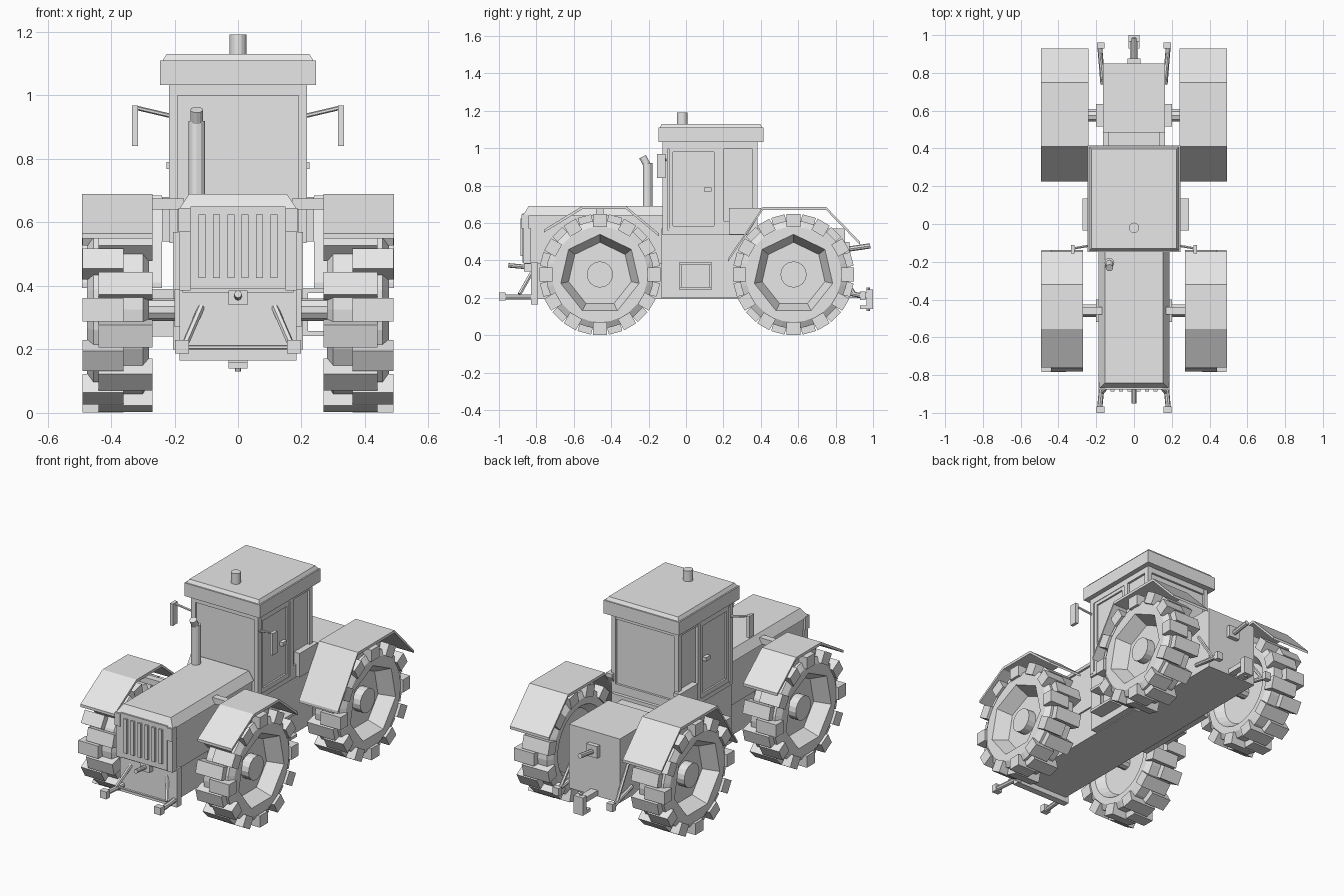
import bpy, bmesh, math
from mathutils import Vector, Matrix

cube = bpy.data.objects.get("Cube")
if cube:
    bpy.data.objects.remove(cube, do_unlink=True)

GREY = (0.8, 0.8, 0.8, 1)
mat = bpy.data.materials.new("plain_grey")
mat.use_nodes = True
mat.diffuse_color = GREY
mat.node_tree.nodes["Principled BSDF"].inputs["Base Color"].default_value = GREY


def finish(bm, name):
    bmesh.ops.remove_doubles(bm, verts=bm.verts, dist=0.0001)
    bmesh.ops.recalc_face_normals(bm, faces=bm.faces)
    me = bpy.data.meshes.new(name)
    bm.to_mesh(me)
    bm.free()
    me.materials.append(mat)
    ob = bpy.data.objects.new(name, me)
    bpy.context.collection.objects.link(ob)
    return ob


def add_box(bm, x, y, z, matrix=Matrix()):
    size = Matrix.Diagonal((x[1] - x[0], y[1] - y[0], z[1] - z[0], 1))
    mid = Matrix.Translation((sum(x) / 2, sum(y) / 2, sum(z) / 2))
    bmesh.ops.create_cube(bm, size=1, matrix=matrix @ mid @ size)


def box(name, x, y, z, both=False):
    """Box from ranges; both adds its mirror image across x."""
    bm = bmesh.new()
    add_box(bm, x, y, z)
    if both:
        add_box(bm, (-x[1], -x[0]), y, z)
    return finish(bm, name)


def rod(name, a, b, r, sides=8, both=False):
    bm = bmesh.new()
    for s in ((1, -1) if both else (1,)):
        p, q = (Vector((v[0] * s, v[1], v[2])) for v in (a, b))
        d = q - p
        m = Matrix.Translation((p + q) / 2) @ d.to_track_quat('Z', 'Y').to_matrix().to_4x4()
        bmesh.ops.create_cone(bm, cap_ends=True, segments=sides, radius1=r, radius2=r,
                              depth=d.length, matrix=m)
    return finish(bm, name)


def prism(name, pts, x, both=False):
    """Side profile of (y, z) points pushed through a range of x."""
    bm = bmesh.new()
    for s in ((1, -1) if both else (1,)):
        f = bm.faces.new([bm.verts.new((s * x[0], y, z)) for y, z in pts])
        ext = bmesh.ops.extrude_face_region(bm, geom=[f])["geom"]
        bmesh.ops.translate(bm, vec=(s * (x[1] - x[0]), 0, 0),
                            verts=[v for v in ext if isinstance(v, bmesh.types.BMVert)])
    return finish(bm, name)


# Wheels: faceted tyre with a seven-sided dish, and two staggered rows of lugs
AXLE_Z = 0.325
SEG, RIM = 28, 7
PROFILE = [(0, .39, 0), (.172, .39, 1), (.215, .475, 1), (.255, .475, 0), (.288, .455, 0),
           (.288, .30, 0), (.255, .28, 0), (.215, .28, 0), (.18, .33, 0), (0, .33, 0)]


def wheel(name, side, yc):
    bm = bmesh.new()
    rings = []
    for r, x, poly in PROFILE:
        ring = []
        for i in range(SEG):
            t = math.tau * i / SEG
            step = math.tau / RIM
            k = math.cos(step / 2) / math.cos(t % step - step / 2) if poly else 1
            ring.append(bm.verts.new((x, r * k * math.sin(t), r * k * math.cos(t))))
        rings.append(ring)
    for a, b in zip(rings, rings[1:]):
        for i in range(SEG):
            j = (i + 1) % SEG
            bm.faces.new((a[i], a[j], b[j], b[i]))
    bmesh.ops.remove_doubles(bm, verts=bm.verts, dist=0.0001)
    for i in range(24):
        x = (.27, .44) if i % 2 else (.36, .49)
        add_box(bm, x, (-.037, .037), (.255, .323), Matrix.Rotation(math.tau * i / 24, 4, 'X'))
    bmesh.ops.create_cone(bm, cap_ends=True, segments=16, radius1=.07, radius2=.07, depth=.06,
                          matrix=Matrix.Translation((.41, 0, 0)) @ Matrix.Rotation(math.pi / 2, 4, 'Y'))
    for v in bm.verts:
        v.co = (v.co.x * side, v.co.y + yc, v.co.z + AXLE_Z)
    finish(bm, name)


for end, yc in (("front", -.46), ("rear", .575)):
    for label, side in (("left", 1), ("right", -1)):
        wheel(f"{end}_{label}_wheel", side, yc)
    rod(f"{end}_axle", (-.34, yc, AXLE_Z), (.34, yc, AXLE_Z), .035, 10)
    box(f"{end}_axle_housing", (-.2, .2), (yc - .06, yc + .06), (.27, .39))


# Fenders: bent sheet over each wheel
def fender(name, line, x):
    prism(name, line + [(y, z - .016) for y, z in reversed(line)], x, both=True)


fender("front_fenders", [(-.76, .565), (-.555, .69), (-.32, .69), (-.145, .545)], (.27, .492))
fender("rear_fenders", [(.225, .41), (.41, .685), (.75, .685), (.93, .50)], (.24, .492))
box("front_fender_brackets", (.17, .30), (-.48, -.44), (.64, .675), True)
prism("rear_fender_brackets", [(.23, .54), (.33, .54), (.40, .66), (.40, .68), (.23, .68)],
      (.20, .24), True)

# Chassis and hood
box("chassis", (-.165, .165), (-.80, .85), (.195, .40))
box("front_plate", (-.185, .185), (-.83, -.79), (.165, .39))
box("engine_body", (-.175, .175), (-.86, -.12), (.38, .655))
bm = bmesh.new()
add_box(bm, (-.187, .187), (-.872, -.12), (.64, .69))
for v in bm.verts:
    if v.co.z > .66:
        v.co.x *= .82
        if v.co.y < -.5:
            v.co.y += .03
finish(bm, "hood")

# Grille and lights
box("grille_panel", (-.15, .15), (-.875, -.85), (.39, .65))
bm = bmesh.new()
for i in range(6):
    xc = (i - 2.5) * .0455
    add_box(bm, (xc - .011, xc + .011), (-.886, -.87), (.425, .625))
finish(bm, "grille_bars")
box("headlights", (.15, .187), (-.88, -.84), (.57, .645), True)
box("grille_side_frames", (.15, .185), (-.87, -.83), (.385, .57), True)

# Cab with recessed panes between pillars
box("cab_base", (-.205, .205), (-.13, .40), (.2, .57))
box("cab_panes", (-.203, .203), (-.112, .368), (.55, 1.03))
box("front_pillars", (.19, .218), (-.125, -.095), (.55, 1.03), True)
box("middle_pillars", (.19, .218), (.172, .202), (.55, 1.03), True)
box("rear_pillars", (.19, .218), (.353, .382), (.55, 1.03), True)
box("side_sills", (.19, .216), (-.125, .382), (.535, .56), True)
box("side_headers", (.19, .216), (-.125, .382), (1.0, 1.035), True)
box("rear_window_sills", (.19, .216), (.2, .36), (.55, .61), True)
box("front_header", (-.2, .2), (-.124, -.1), (1.0, 1.035))
box("rear_header", (-.2, .2), (.36, .38), (1.0, 1.035))
box("rear_sill", (-.2, .2), (.36, .381), (.55, .62))
for name, y, z in (("door_front_stiles", (-.09, -.07), (.56, 1.0)),
                   ("door_back_stiles", (.15, .17), (.56, 1.0)),
                   ("door_bottom_rails", (-.09, .17), (.56, .585)),
                   ("door_top_rails", (-.09, .17), (.98, 1.0))):
    box(name, (.195, .213), y, z, True)
box("door_handles", (.2, .225), (.095, .135), (.768, .79), True)

# Roof with a tapered top
box("roof_rim", (-.245, .245), (-.148, .415), (1.033, 1.11))
bm = bmesh.new()
add_box(bm, (-.24, .24), (-.143, .41), (1.105, 1.13))
for v in bm.verts:
    if v.co.z > 1.12:
        v.co.x *= .94
        v.co.y = .1335 + (v.co.y - .1335) * .95
finish(bm, "roof_top")
rod("roof_beacon", (0, -.02, 1.12), (0, -.02, 1.192), .027, 14)

# Exhaust with a bent tip
rod("exhaust_shroud", (-.13, -.205, .67), (-.13, -.205, .92), .026, 12)
rod("exhaust_tip", (-.13, -.203, .90), (-.13, -.232, .955), .02, 12)

# Mirrors
rod("mirror_arms", (.21, -.11, .935), (.325, -.13, .962), .007, 6, True)
box("mirrors", (.315, .334), (-.155, -.11), (.84, .968), True)

# Left steps and right tank
bm = bmesh.new()
for z in (.25, .385):
    add_box(bm, (.2, .29), (-.035, .135), (z - .008, z + .008))
for y in (-.035, .123):
    add_box(bm, (.2, .22), (y, y + .012), (.25, .385))
finish(bm, "steps")
box("side_tank", (-.272, -.2), (-.035, .135), (.24, .39))

# Rear housing
box("rear_housing", (-.165, .165), (.485, .85), (.2, .57))
box("rear_neck", (-.137, .137), (.38, .49), (.2, .55))

# Rear linkage
box("rear_link_plate", (-.035, .035), (.845, .875), (.43, .50))
rod("rear_top_link", (0, .86, .46), (0, .985, .478), .014)
rod("rear_lower_arms", (.165, .74, .25), (.182, .95, .21), .013, 8, True)
box("rear_arm_ends", (.155, .195), (.93, .96), (.19, .235), True)
rod("rear_lift_links", (.165, .76, .42), (.18, .90, .225), .01, 6, True)
box("drawbar", (-.022, .022), (.80, .98), (.20, .23))
box("drawbar_back", (-.03, .03), (.965, 1.0), (.14, .245))
box("drawbar_jaws", (-.03, .03), (.93, 1.0), (.14, .16))
rod("drawbar_pin", (0, .975, .13), (0, .975, .255), .009)

# Front linkage
rod("front_lower_arms", (.165, -.80, .205), (.182, -.98, .205), .014, 8, True)
box("front_arm_ends", (.155, .198), (-1.0, -.965), (.187, .23), True)
rod("front_cross_bar", (-.17, -.87, .207), (.17, -.87, .207), .007, 6)
rod("front_lift_links", (.165, -.89, .22), (.115, -.825, .335), .011, 6, True)
rod("front_top_link", (0, -.82, .362), (0, -.95, .374), .012)
box("front_link_plate", (-.03, .03), (-.865, -.82), (.34, .385))
